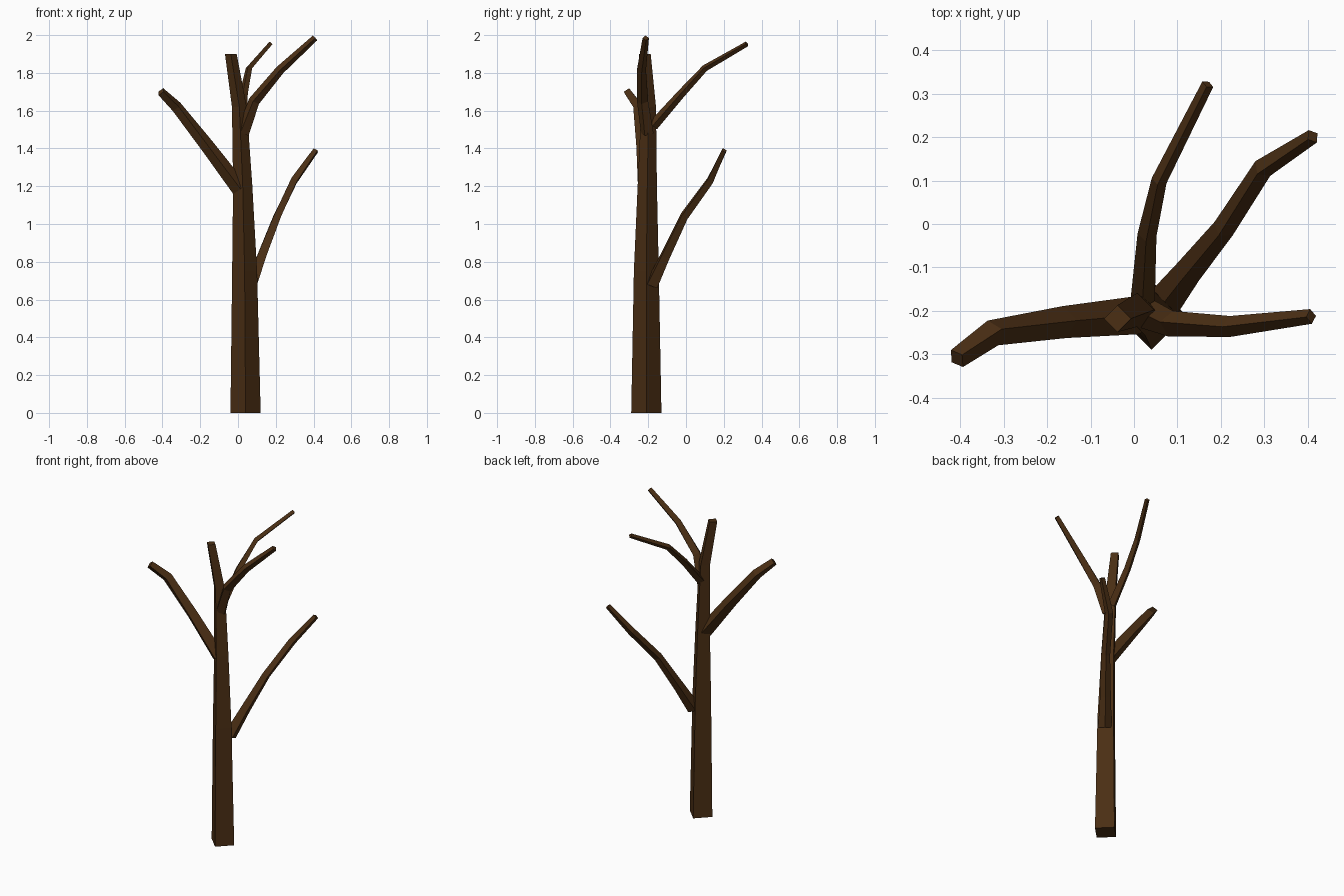
import bpy, bmesh
from mathutils import Vector

if "Cube" in bpy.data.objects:
    bpy.data.objects.remove(bpy.data.objects["Cube"])

# Bark material
BARK = (0.07, 0.028, 0.007, 1)
bark = bpy.data.materials.new("dark_brown_bark")
bark.use_nodes = True
bark.diffuse_color = BARK
bsdf = bark.node_tree.nodes["Principled BSDF"]
bsdf.inputs["Base Color"].default_value = BARK
bsdf.inputs["Roughness"].default_value = 0.9


def limb(name, path, upright=False):
    """Sweep a four-sided section, corner upward, along (x, y, z, radius) points."""
    pts = [Vector(p[:3]) for p in path]
    bm = bmesh.new()
    rings = []
    for i, c in enumerate(pts):
        if upright:
            side, up = Vector((1, 0, 0)), Vector((0, 1, 0))
        else:
            before = (c - pts[i - 1]).normalized() if i else Vector()
            after = (pts[i + 1] - c).normalized() if i < len(pts) - 1 else Vector()
            tangent = (before + after).normalized()
            side = tangent.cross(Vector((0, 0, 1))).normalized()
            up = side.cross(tangent)
        r = path[i][3]
        rings.append([bm.verts.new(c + d * r) for d in (side, up, -side, -up)])
    for a, b in zip(rings, rings[1:]):
        for k in range(4):
            n = (k + 1) % 4
            bm.faces.new((a[k], a[n], b[n], b[k]))
    bm.faces.new(rings[0][::-1])
    bm.faces.new(rings[-1])
    bmesh.ops.recalc_face_normals(bm, faces=bm.faces)
    mesh = bpy.data.meshes.new(name)
    bm.to_mesh(mesh)
    bm.free()
    mesh.materials.append(bark)
    obj = bpy.data.objects.new(name, mesh)
    bpy.context.collection.objects.link(obj)


# Trunk, tapering and leaning slightly near the top
limb("trunk", [(0.04, -0.21, 0, 0.08), (0.035, -0.21, 0.75, 0.066),
               (0.025, -0.205, 1.2, 0.051), (0.007, -0.198, 1.62, 0.039),
               (-0.038, -0.218, 1.9, 0.031)], upright=True)

# Low branch reaching to the back left
limb("low_branch", [(0.07, -0.18, 0.68, 0.040), (0.125, -0.11, 0.83, 0.032),
                    (0.207, -0.01, 1.04, 0.026), (0.297, 0.128, 1.23, 0.024),
                    (0.412, 0.202, 1.39, 0.017)])

# Thick branch reaching to the right
limb("right_branch", [(0.01, -0.21, 1.185, 0.044), (-0.16, -0.226, 1.41, 0.037),
                      (-0.325, -0.251, 1.62, 0.031), (-0.408, -0.310, 1.70, 0.024)])

# High branch reaching to the left
limb("high_left_branch", [(0.025, -0.205, 1.48, 0.036), (0.085, -0.23, 1.65, 0.030),
                          (0.222, -0.236, 1.815, 0.024), (0.408, -0.213, 1.985, 0.017)])

# Thin high branch reaching to the back
limb("high_back_branch", [(0.02, -0.175, 1.52, 0.028), (0.03, -0.025, 1.69, 0.022),
                          (0.058, 0.1, 1.825, 0.018), (0.17, 0.322, 1.953, 0.014)])
